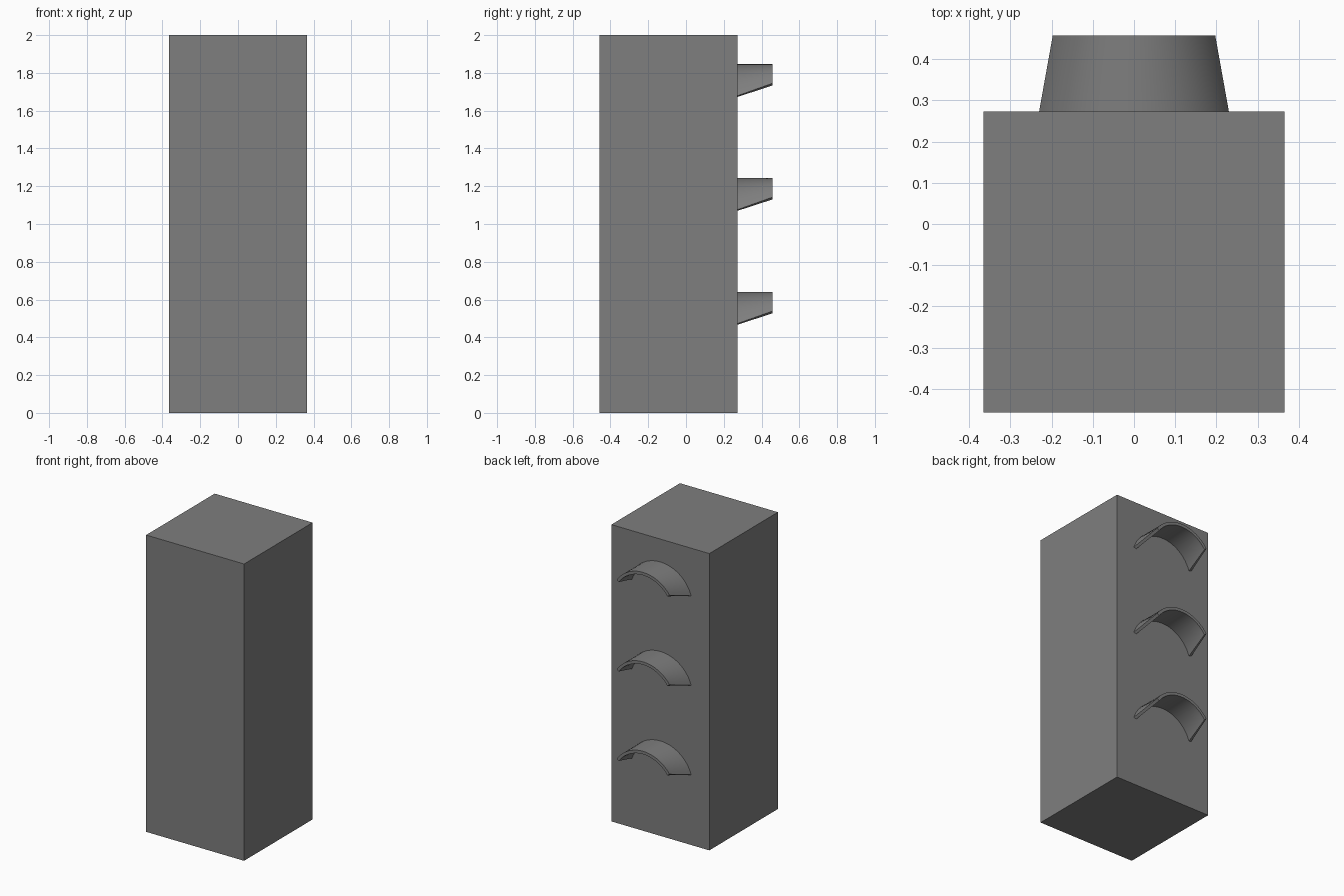
import bpy, bmesh, math

if "Cube" in bpy.data.objects:
    bpy.data.objects.remove(bpy.data.objects["Cube"])

# dark grey finish
dark = bpy.data.materials.new("dark_grey")
dark.diffuse_color = (0.21, 0.21, 0.21, 1)
dark.use_nodes = True
dark.node_tree.nodes["Principled BSDF"].inputs["Base Color"].default_value = dark.diffuse_color

# main tall block
X, Y0, Y1, H = 0.365, -0.457, 0.273, 2.0
bpy.ops.mesh.primitive_cube_add(size=1, location=(0, (Y0 + Y1) / 2, H / 2))
block = bpy.context.object
block.name = "tall_block"
block.scale = (2 * X, Y1 - Y0, H)
bpy.ops.object.transform_apply(location=False, rotation=False, scale=True)
block.data.materials.append(dark)

# curved hood: thin arched shell whose arc narrows away from the wall
R, T, Y2, SEG = 0.242, 0.02, 0.457, 24
WALL_ANGLE, TIP_ANGLE = math.asin(0.23 / R), math.asin(0.197 / R)


def add_hood(name, top):
    bm = bmesh.new()
    rows = []
    for i in range(SEG + 1):
        s = 2 * i / SEG - 1
        ring = []
        for r, y, half in ((R, Y1, WALL_ANGLE), (R, Y2, TIP_ANGLE),
                           (R - T, Y2, TIP_ANGLE), (R - T, Y1, WALL_ANGLE)):
            a = s * half
            ring.append(bm.verts.new((r * math.sin(a), y, top - R + r * math.cos(a))))
        rows.append(ring)
    for a, b in zip(rows, rows[1:]):
        for k in range(4):
            n = (k + 1) % 4
            bm.faces.new((a[k], a[n], b[n], b[k]))
    bm.faces.new(rows[0])
    bm.faces.new(rows[-1])
    bmesh.ops.recalc_face_normals(bm, faces=bm.faces)
    mesh = bpy.data.meshes.new(name)
    bm.to_mesh(mesh)
    bm.free()
    mesh.materials.append(dark)
    hood = bpy.data.objects.new(name, mesh)
    bpy.context.collection.objects.link(hood)
    bpy.ops.object.select_all(action='DESELECT')
    hood.select_set(True)
    bpy.context.view_layer.objects.active = hood
    bpy.ops.object.shade_smooth_by_angle(angle=math.radians(30))


# three evenly spaced hoods up the back
for name, top in (("lower_hood", 0.64), ("middle_hood", 1.243), ("upper_hood", 1.846)):
    add_hood(name, top)
